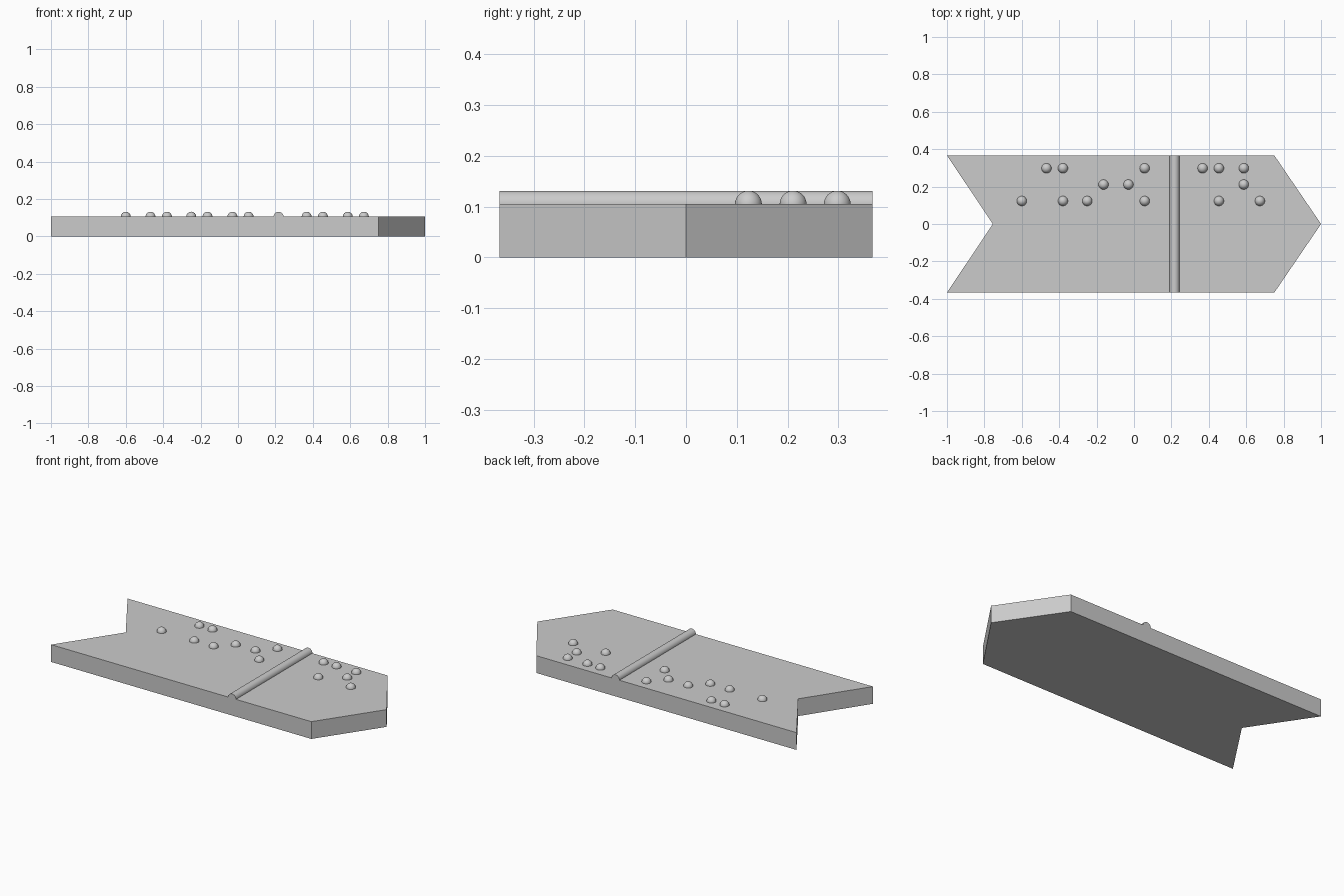
import bpy, bmesh, math
from mathutils import Matrix

cube = bpy.data.objects.get("Cube")
if cube:
    bpy.data.objects.remove(cube, do_unlink=True)

GREY = (0.6, 0.6, 0.6, 1)
mat = bpy.data.materials.new("plain grey")
mat.use_nodes = True
mat.diffuse_color = GREY
mat.node_tree.nodes["Principled BSDF"].inputs["Base Color"].default_value = GREY

TOP = 0.105      # plate thickness
HALF = 0.367     # half width of the plate
R = 0.0265       # radius of the rounded ridge and dots


def finish(name, bm, smooth=False):
    bmesh.ops.recalc_face_normals(bm, faces=bm.faces)
    mesh = bpy.data.meshes.new(name)
    bm.to_mesh(mesh)
    bm.free()
    mesh.materials.append(mat)
    obj = bpy.data.objects.new(name, mesh)
    bpy.context.collection.objects.link(obj)
    if smooth:
        bpy.ops.object.select_all(action="DESELECT")
        obj.select_set(True)
        bpy.context.view_layer.objects.active = obj
        bpy.ops.object.shade_smooth_by_angle(angle=math.radians(40))
    return obj


def cut_below(bm, z):
    geom = bm.verts[:] + bm.edges[:] + bm.faces[:]
    bmesh.ops.bisect_plane(bm, geom=geom, plane_co=(0, 0, z),
                           plane_no=(0, 0, 1), clear_inner=True)


# Arrow-shaped plate with a notched tail
outline = [(-1, -HALF), (0.75, -HALF), (1, 0), (0.75, HALF), (-1, HALF), (-0.755, 0)]
bm = bmesh.new()
base = bm.faces.new([bm.verts.new((x, y, 0)) for x, y in outline])
up = bmesh.ops.extrude_face_region(bm, geom=[base], use_keep_orig=True)["geom"]
bmesh.ops.translate(bm, vec=(0, 0, TOP),
                    verts=[v for v in up if isinstance(v, bmesh.types.BMVert)])
finish("arrow_plate", bm)

# Half-round ridge across the plate
bm = bmesh.new()
turn = Matrix.Translation((0.217, 0, TOP)) @ Matrix.Rotation(math.pi / 2, 4, "X")
bmesh.ops.create_cone(bm, cap_ends=True, segments=32, radius1=R, radius2=R,
                      depth=2 * HALF, matrix=turn)
cut_below(bm, TOP - 0.005)
finish("cross_ridge", bm, smooth=True)

# Raised domes, by row from the middle outwards
rows = {
    0.123: (-0.6, -0.38, -0.25, 0.057, 0.454, 0.673),
    0.211: (-0.163, -0.03, 0.587),
    0.298: (-0.468, -0.38, 0.057, 0.367, 0.454, 0.587),
}
for row, (y, xs) in enumerate(rows.items(), 1):
    bm = bmesh.new()
    for x in xs:
        bmesh.ops.create_uvsphere(bm, u_segments=32, v_segments=16, radius=R,
                                  matrix=Matrix.Translation((x, y, TOP)))
    cut_below(bm, TOP - 0.005)
    finish(f"dome_row_{row}", bm, smooth=True)
